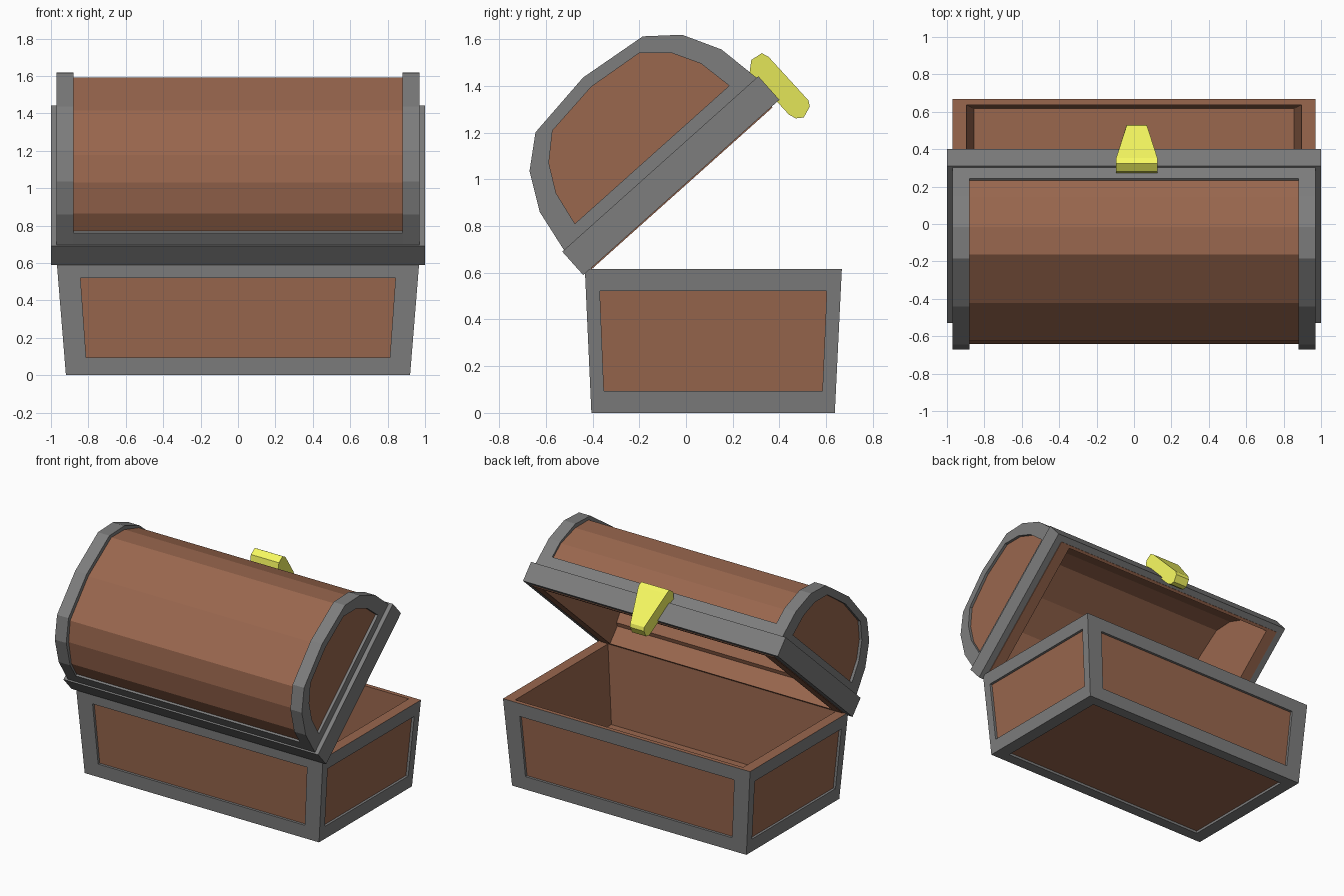
import bpy, bmesh, math
from mathutils import Vector

if "Cube" in bpy.data.objects:
    bpy.data.objects.remove(bpy.data.objects["Cube"])


def material(name, rgb):
    m = bpy.data.materials.new(name)
    m.diffuse_color = (*rgb, 1)
    m.use_nodes = True
    m.node_tree.nodes["Principled BSDF"].inputs["Base Color"].default_value = m.diffuse_color
    return m


GREY = material("iron", (0.205, 0.205, 0.205))
WOOD = material("wood", (0.32, 0.135, 0.076))
BRASS = material("brass", (0.93, 0.95, 0.12))


def make(name, verts, faces, mats, slots=None):
    me = bpy.data.meshes.new(name)
    me.from_pydata([tuple(v) for v in verts], [], faces)
    for m in mats:
        me.materials.append(m)
    if slots:
        for p, s in zip(me.polygons, slots):
            p.material_index = s
    bm = bmesh.new()
    bm.from_mesh(me)
    bmesh.ops.remove_doubles(bm, verts=bm.verts, dist=1e-5)
    bmesh.ops.recalc_face_normals(bm, faces=bm.faces)
    bm.to_mesh(me)
    bm.free()
    ob = bpy.data.objects.new(name, me)
    bpy.context.collection.objects.link(ob)
    return ob


def on_lid(ob):
    # lid local frame: x across, y depth (centred), z height above the rim
    ob.location = (0, -0.02, 0.965)
    ob.rotation_euler = (math.radians(41.8), 0, 0)
    return ob


def arch(half):
    """Mirror half of an arch profile; the last point is the crown."""
    return half + [(-y, z) for y, z in reversed(half[:-1])]


def ring(name, outer, inner, lo, hi, place, mat):
    n = len(outer)
    verts = [place(p, t) for t in (lo, hi) for loop in (outer, inner) for p in loop]
    faces = []
    for i in range(n):
        j = (i + 1) % n
        for a, b in ((0, n), (n, 3 * n), (3 * n, 2 * n), (2 * n, 0)):
            faces.append((a + i, a + j, b + j, b + i))
    return make(name, verts, faces, [mat])


def prism(name, profile, centre, width, mat):
    """Extrude a (y, z) profile along x; width(z) gives the half width."""
    n = len(profile)
    verts = [(centre + s * width(z), y, z) for s in (-1, 1) for y, z in profile]
    faces = [tuple(range(n)), tuple(range(n, 2 * n))]
    faces += [(i, (i + 1) % n, n + (i + 1) % n, n + i) for i in range(n)]
    return make(name, verts, faces, [mat])


# Chest base: tapered box, recessed wooden panels, open interior
def rect(x, y0, y1, z):
    return [Vector(p) for p in ((-x, y0, z), (x, y0, z), (x, y1, z), (-x, y1, z))]


bottom, top = rect(0.92, -0.405, 0.637, 0), rect(0.97, -0.433, 0.667, 0.615)
mouth, floor = rect(0.895, -0.403, 0.637, 0.615), rect(0.855, -0.385, 0.618, 0.06)
verts, faces, slots = [], [], []


def quad(pts, slot):
    faces.append(tuple(range(len(verts), len(verts) + 4)))
    verts.extend(pts)
    slots.append(slot)


def panelled(c, fu, fv, inward):
    def at(u, v):
        return c[0].lerp(c[1], u).lerp(c[3].lerp(c[2], u), v)
    edge = [at(fu, fv), at(1 - fu, fv), at(1 - fu, 1 - fv), at(fu, 1 - fv)]
    deep = [p + Vector(inward) * 0.018 for p in edge]
    for i in range(4):
        j = (i + 1) % 4
        quad([c[i], c[j], edge[j], edge[i]], 0)
        quad([edge[i], edge[j], deep[j], deep[i]], 0)
    quad(deep, 1)


inwards = [(0, 1, 0), (-1, 0, 0), (0, -1, 0), (1, 0, 0)]
for i in range(4):
    j = (i + 1) % 4
    panelled([bottom[i], bottom[j], top[j], top[i]], (0.0625, 0.055)[i % 2], 0.153, inwards[i])
    quad([top[i], top[j], mouth[j], mouth[i]], 1)
    quad([mouth[i], mouth[j], floor[j], floor[i]], 1)
panelled(bottom, 0.05, 0.075, (0, 0, 1))
quad(floor, 1)
make("chest_base", verts, faces, [GREY, WOOD], slots)

# Lid rim
on_lid(ring("lid_rim", [(-1, -0.563), (1, -0.563), (1, 0.563), (-1, 0.563)],
            [(-0.95, -0.52), (0.95, -0.52), (0.95, 0.52), (-0.95, 0.52)],
            0, 0.135, lambda p, t: (p[0], p[1], t), GREY))

# Arched iron bands at both ends, and the long strips joining them
band = arch([(0.553, 0.135), (0.522, 0.325), (0.438, 0.485), (0.308, 0.592), (0, 0.631)])
hole = arch([(0.443, 0.188), (0.416, 0.339), (0.353, 0.456), (0.249, 0.549), (0, 0.578)])
strip = [(0.553, 0.135), (0.541, 0.21), (0.49, 0.21), (0.49, 0.135)]
for s, side, face in ((-1, "left", "front"), (1, "right", "back")):
    on_lid(ring("lid_band_" + side, band, hole, s * 0.88, s * 0.97,
                lambda p, t: (t, p[0], p[1]), GREY))
    on_lid(prism("lid_strip_" + face, [(s * y, z) for y, z in strip], 0, lambda z: 0.88, GREY))

# Hollow wooden lid shell, with a small step inside above the rim
outer = arch([(0.52, -0.005), (0.52, 0.134), (0.54, 0.136), (0.508, 0.32),
              (0.42, 0.463), (0.31, 0.562), (0, 0.603)])
inner = arch([(0.5, -0.005), (0.5, 0.12), (0.475, 0.135), (0.45, 0.30),
              (0.375, 0.43), (0.265, 0.52), (0, 0.55)])
n = len(outer)
verts = [(x, y, z) for loop, hx in ((outer, 0.95), (inner, 0.87)) for x in (-hx, hx) for y, z in loop]
faces = []
for o in (0, 2 * n):
    faces += [tuple(range(o, o + n)), tuple(range(o + n, o + 2 * n))]
    faces += [(o + i, o + i + 1, o + n + i + 1, o + n + i) for i in range(n - 1)]
lip = [0, n, 2 * n - 1, n - 1]
for i in range(4):
    a, b = lip[i], lip[(i + 1) % 4]
    faces.append((a, b, b + 2 * n, a + 2 * n))
on_lid(make("lid_shell", verts, faces, [WOOD]))

# Latch: tapers towards its free end
latch = [(0.548, 0.174), (0.587, 0.207), (0.64, 0.199), (0.651, 0.167), (0.654, -0.086),
         (0.64, -0.109), (0.59, -0.126), (0.562, -0.106), (0.551, -0.074)]
on_lid(prism("latch", latch, 0.015,
             lambda z: 0.055 + 0.055 * min(1, max(0, (z + 0.086) / 0.253)), BRASS))
